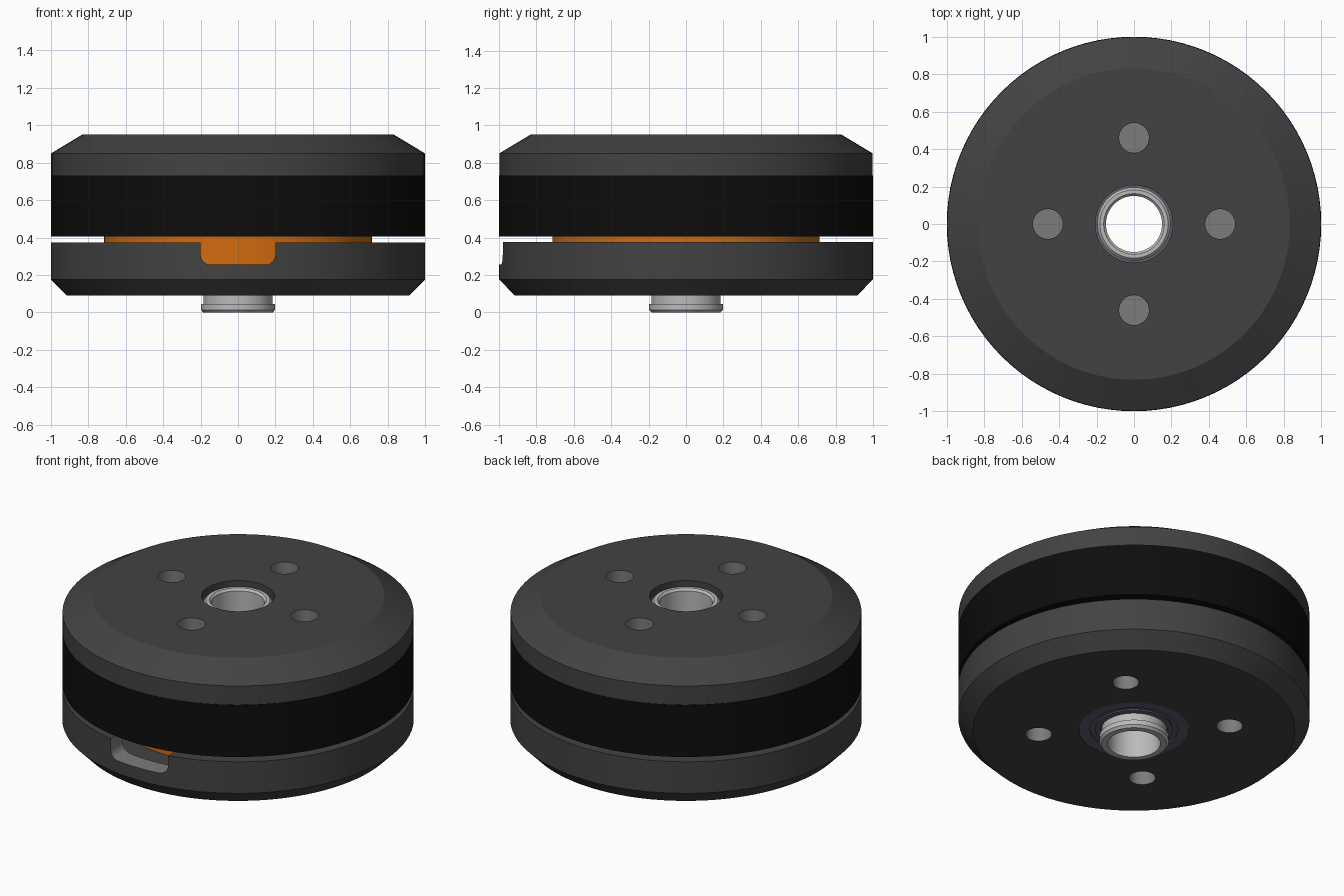
import bpy, bmesh
from math import cos, sin, pi, radians

if "Cube" in bpy.data.objects:
    bpy.data.objects.remove(bpy.data.objects["Cube"])

SEG = 96


def material(name, rgb):
    m = bpy.data.materials.new(name)
    m.diffuse_color = (*rgb, 1)
    m.use_nodes = True
    m.node_tree.nodes["Principled BSDF"].inputs["Base Color"].default_value = m.diffuse_color
    return m


shell_mat = material("dark_anodised", (0.055, 0.055, 0.055))
band_mat = material("black_band", (0.004, 0.004, 0.004))
coil_mat = material("orange_coil", (0.65, 0.15, 0.005))
steel_mat = material("steel", (0.5, 0.49, 0.49))
bearing_mat = material("bearing_shield", (0.11, 0.115, 0.16))
cut_mat = material("bare_metal", (0.2, 0.2, 0.2))


def add_object(name, bm, mat):
    bmesh.ops.recalc_face_normals(bm, faces=bm.faces)
    me = bpy.data.meshes.new(name)
    bm.to_mesh(me)
    bm.free()
    me.materials.append(mat)
    ob = bpy.data.objects.new(name, me)
    bpy.context.collection.objects.link(ob)
    return ob


def lathe(name, profile, mat, seg=SEG):
    """Revolve a closed (radius, z) profile around the z axis."""
    bm = bmesh.new()
    rings = []
    for i in range(seg):
        a = 2 * pi * i / seg
        rings.append([bm.verts.new((r * cos(a), r * sin(a), z)) for r, z in profile])
    n = len(profile)
    for i in range(seg):
        p, q = rings[i], rings[(i + 1) % seg]
        for j in range(n):
            k = (j + 1) % n
            bm.faces.new((p[j], q[j], q[k], p[k]))
    return add_object(name, bm, mat)


def activate(ob):
    bpy.ops.object.select_all(action='DESELECT')
    ob.select_set(True)
    bpy.context.view_layer.objects.active = ob


def cut(ob, cutter):
    cutter.hide_render = True
    mod = ob.modifiers.new("cut", 'BOOLEAN')
    mod.operation = 'DIFFERENCE'
    mod.solver = 'EXACT'
    mod.material_mode = 'TRANSFER'
    mod.object = cutter
    activate(ob)
    bpy.ops.object.modifier_apply(modifier=mod.name)
    bpy.data.objects.remove(cutter)


def hole_cutter(circle_r, hole_r, z0, z1, start):
    """Four cylinders on a bolt circle, as one cutter."""
    bm = bmesh.new()
    for i in range(4):
        a = start + i * pi / 2
        v = bmesh.ops.create_cone(bm, cap_ends=True, segments=32, radius1=hole_r,
                                  radius2=hole_r, depth=z1 - z0)["verts"]
        bmesh.ops.translate(bm, verts=v, vec=(circle_r * cos(a), circle_r * sin(a), (z0 + z1) / 2))
    return add_object("hole_cutter", bm, cut_mat)


def slot_cutter():
    """Rounded box for the cable exit in the front wall."""
    bm = bmesh.new()
    bmesh.ops.create_cube(bm, size=1)
    bmesh.ops.scale(bm, verts=bm.verts, vec=(0.4, 0.4, 0.3))
    bmesh.ops.translate(bm, verts=bm.verts, vec=(0, -0.97, 0.405))
    edges = [e for e in bm.edges if abs(e.verts[0].co.y - e.verts[1].co.y) > 0.1]
    bmesh.ops.bevel(bm, geom=edges, offset=0.055, segments=6, profile=0.5, affect='EDGES')
    return add_object("slot_cutter", bm, cut_mat)


# Rotor cap with chamfered top and centre hole
cap = lathe("rotor_cap", [(0.207, 0.95), (0.832, 0.95), (0.998, 0.85), (0.998, 0.732),
                          (0.88, 0.732), (0.84, 0.78), (0.207, 0.78)], shell_mat)
cut(cap, hole_cutter(0.46, 0.08, 0.83, 1.0, 0))

# Black band hanging below the cap
band = lathe("rotor_band", [(1.0, 0.732), (1.0, 0.405), (0.88, 0.405), (0.88, 0.732)], band_mat)

# Stator core between rotor and base
stator = lathe("stator", [(0.715, 0.68), (0.715, 0.226), (0.34, 0.226), (0.34, 0.68)], coil_mat)

# Base cup with cable slot and mounting holes
base = lathe("base_cup", [(0.315, 0.09), (0.915, 0.09), (1.0, 0.177), (1.0, 0.375),
                          (0.88, 0.375), (0.88, 0.225), (0.315, 0.225)], shell_mat)
cut(base, slot_cutter())
cut(base, hole_cutter(0.545, 0.075, 0.0, 0.19, radians(45)))

# Bearing in the base, with a shallow shield groove
bearing = lathe("lower_bearing", [(0.314, 0.094), (0.25, 0.094), (0.25, 0.102), (0.22, 0.102),
                                  (0.22, 0.094), (0.187, 0.094), (0.187, 0.22), (0.314, 0.22)],
                bearing_mat)

# Hollow shaft with a chamfered collar at the foot
shaft = lathe("hollow_shaft", [(0.15, 0.0), (0.185, 0.0), (0.198, 0.014), (0.198, 0.045),
                               (0.184, 0.045), (0.184, 0.89), (0.196, 0.89), (0.196, 0.91),
                               (0.182, 0.925), (0.162, 0.925), (0.15, 0.912)], steel_mat)

for part in (cap, band, stator, base, bearing, shaft):
    activate(part)
    bpy.ops.object.shade_smooth_by_angle(angle=radians(25))
